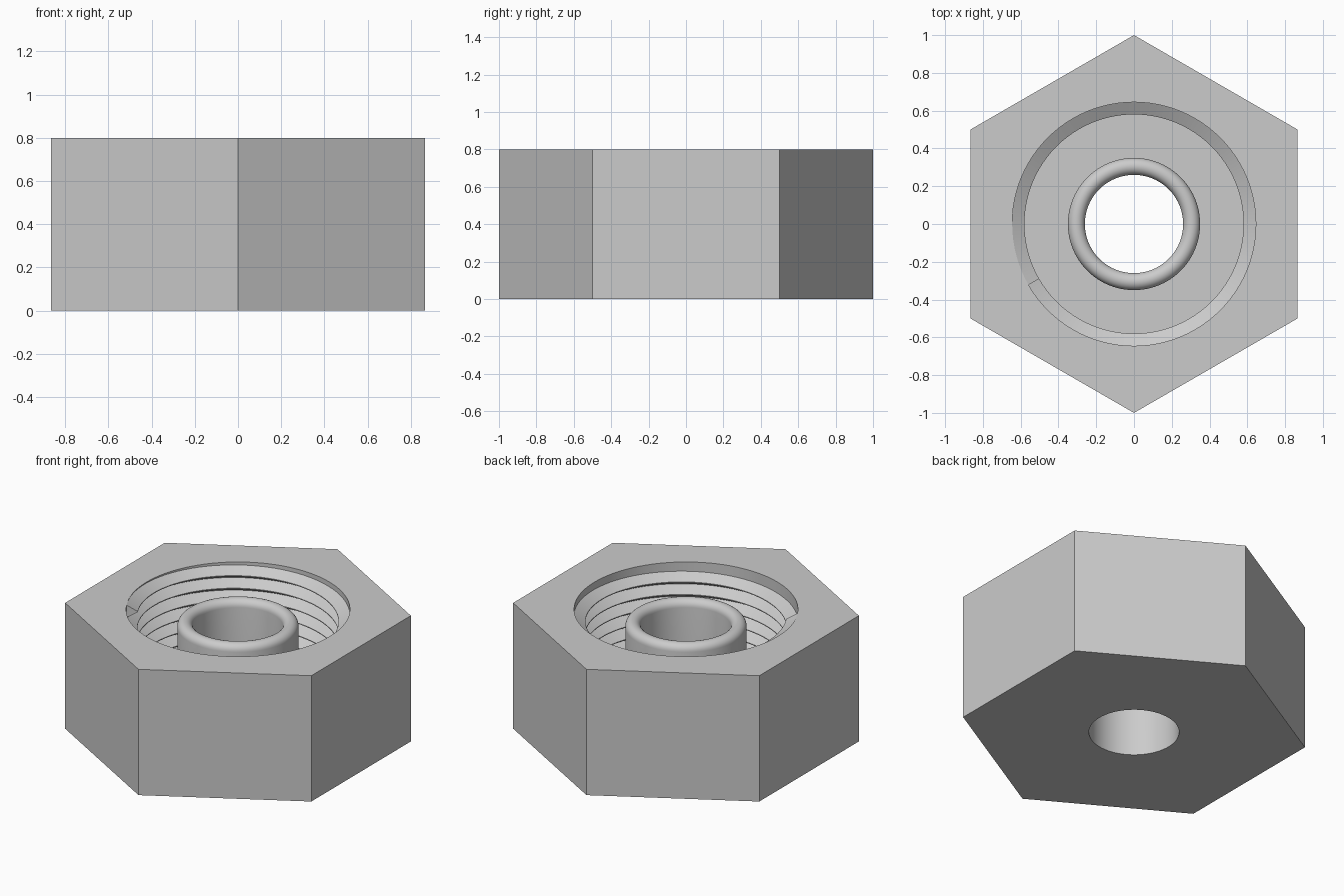
import bpy, bmesh
from math import sin, cos, pi, radians

cube = bpy.data.objects.get("Cube")
if cube:
    bpy.data.objects.remove(cube)

SEGMENTS = 96
START = radians(210)          # angle where the thread runs out at the rim
HEIGHT, PITCH, TURNS = 0.8, 0.08, 7
FLOOR = HEIGHT - PITCH * (TURNS + 1)
ROOT, CREST = 0.645, 0.58     # thread radii
BORE, SLEEVE = 0.26, 0.35     # sleeve radii
SLEEVE_EDGE = 0.69            # height where the rounded lip begins

steel = bpy.data.materials.new("grey_steel")
steel.use_nodes = True
steel.diffuse_color = (0.6, 0.6, 0.6, 1)
steel.node_tree.nodes["Principled BSDF"].inputs["Base Color"].default_value = (0.6, 0.6, 0.6, 1)


def loft(name, profile, end_caps=()):
    """Sweep profile(angle, fraction) -> [(radius, z), ...] once round z."""
    bm = bmesh.new()
    columns = []
    for i in range(SEGMENTS + 1):
        a = START + 2 * pi * i / SEGMENTS
        columns.append([bm.verts.new((r * cos(a), r * sin(a), z))
                        for r, z in profile(a, i / SEGMENTS)])
    for left, right in zip(columns, columns[1:]):
        for j in range(len(left) - 1):
            bm.faces.new((left[j], left[j + 1], right[j + 1], right[j]))
    # close the cut ends of the sweep; side is the way each one faces
    for column, first, last, side in end_caps:
        face = bm.faces.new(columns[column][first:last])
        face.normal_update()
        if face.normal.x * -sin(START) + face.normal.y * cos(START) < 0:
            face.normal_flip()
        if side < 0:
            face.normal_flip()
    bmesh.ops.remove_doubles(bm, verts=bm.verts, dist=1e-5)
    mesh = bpy.data.meshes.new(name)
    bm.to_mesh(mesh)
    bm.free()
    mesh.materials.append(steel)
    obj = bpy.data.objects.new(name, mesh)
    bpy.context.collection.objects.link(obj)
    bpy.ops.object.select_all(action='DESELECT')
    obj.select_set(True)
    bpy.context.view_layer.objects.active = obj
    bpy.ops.object.shade_smooth_by_angle(angle=radians(30))
    return obj


# Hexagonal outer body with a point towards the front
def body_profile(a, f):
    hexagon = cos(pi / 6) / cos(a % (pi / 3) - (pi / 3 if a % (pi / 3) > pi / 6 else 0))
    return [(ROOT, HEIGHT), (hexagon, HEIGHT), (hexagon, 0), (BORE, 0)]


# Right-handed internal thread, rising to the rim
def thread_profile(a, f):
    top = HEIGHT - PITCH * (1 - f)
    rows = [(ROOT, HEIGHT)]
    for k in range(TURNS):
        z = top - k * PITCH
        rows += [(ROOT, z), (CREST, z - 0.47 * PITCH), (CREST, z - 0.53 * PITCH)]
    rows += [(ROOT, top - TURNS * PITCH), (ROOT, FLOOR)]
    return rows[::-1]


# Central sleeve with a rounded lip, and the recess floor round it
def sleeve_profile(a, f):
    lip, mid = (SLEEVE - BORE) / 2, (SLEEVE + BORE) / 2
    arc = [(mid - lip * cos(pi * s / 12), SLEEVE_EDGE + lip * sin(pi * s / 12))
           for s in range(13)]
    return [(BORE, 0)] + arc + [(SLEEVE, FLOOR), (ROOT, FLOOR)]


rows = 3 * TURNS + 3
loft("hex_body", body_profile)
loft("internal_thread", thread_profile,
     [(SEGMENTS, rows - 5, rows - 1, 1), (0, 1, 5, -1)])
loft("central_sleeve", sleeve_profile)
